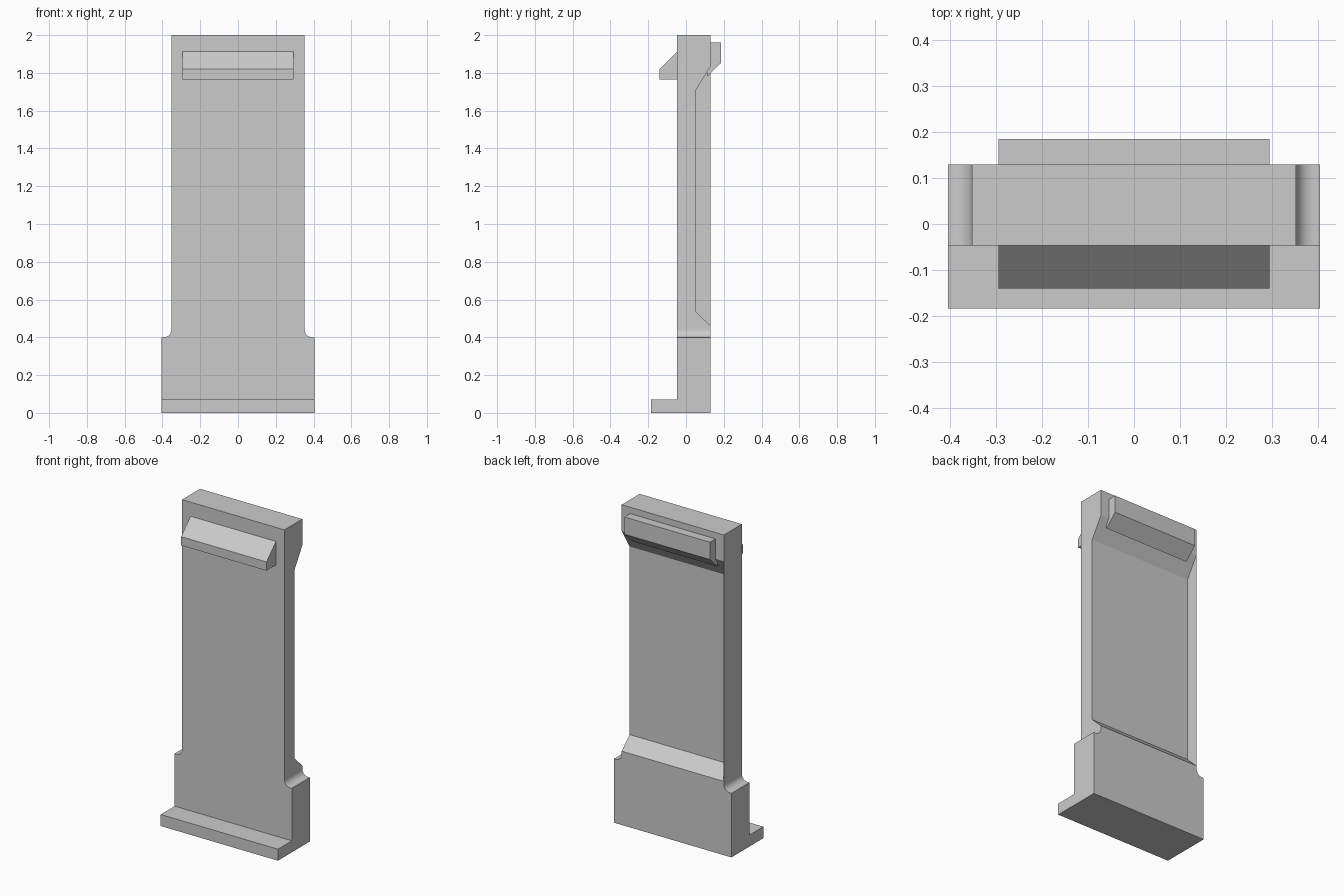
import bpy, bmesh, math
from mathutils import Vector

cube = bpy.data.objects.get("Cube")
if cube:
    bpy.data.objects.remove(cube, do_unlink=True)

grey = bpy.data.materials.new("plain grey")
grey.use_nodes = True
colour = (0.6, 0.6, 0.6, 1)
grey.diffuse_color = colour
grey.node_tree.nodes["Principled BSDF"].inputs["Base Color"].default_value = colour


def prism(name, outline, axis, start, end):
    """Extrude an outline along x (points are y, z) or along y (points are x, z)."""
    bm = bmesh.new()
    if axis == "x":
        verts = [bm.verts.new((start, a, b)) for a, b in outline]
        move = Vector((end - start, 0, 0))
    else:
        verts = [bm.verts.new((a, start, b)) for a, b in outline]
        move = Vector((0, end - start, 0))
    face = bm.faces.new(verts)
    side = bmesh.ops.extrude_face_region(bm, geom=[face])
    moved = [g for g in side["geom"] if isinstance(g, bmesh.types.BMVert)]
    bmesh.ops.translate(bm, verts=moved, vec=move)
    bmesh.ops.recalc_face_normals(bm, faces=bm.faces)
    mesh = bpy.data.meshes.new(name)
    bm.to_mesh(mesh)
    bm.free()
    mesh.materials.append(grey)
    obj = bpy.data.objects.new(name, mesh)
    bpy.context.collection.objects.link(obj)
    return obj


FRONT, BACK = -0.047, 0.13
BASE, SHAFT, HOOK = 0.405, 0.353, 0.295
SHOULDER, RADIUS = 0.40, 0.04

# Body: wide base, concave fillets at the shoulders, narrower shaft
half = [(BASE, 0), (BASE, SHOULDER)]
steps = 10
for i in range(steps + 1):
    a = -math.pi / 2 - math.pi / 2 * i / steps
    half.append((SHAFT + RADIUS + RADIUS * math.cos(a),
                 SHOULDER + RADIUS + RADIUS * math.sin(a)))
half.append((SHAFT, 2))
body = prism("body", half + [(-x, z) for x, z in reversed(half)], "y", FRONT, BACK)

# Back recess, open on the +x side and closed by a thin skin on the other
slope_low, slope_high = 0.074 / 0.077, 0.125 / 0.077
out = 0.1
recess = prism("recess_cutter", [
    (0.053, 0.535), (0.053, 1.71),
    (BACK + out, 1.71 + slope_high * (0.077 + out)),
    (BACK + out, 0.535 - slope_low * (0.077 + out)),
], "x", -SHAFT + 0.002, 0.6)
recess.hide_render = True
cut = body.modifiers.new("recess", "BOOLEAN")
cut.operation = "DIFFERENCE"
cut.solver = "EXACT"
cut.object = recess
bpy.context.view_layer.objects.active = body
body.select_set(True)
bpy.ops.object.modifier_apply(modifier=cut.name)
bpy.data.objects.remove(recess, do_unlink=True)
bpy.ops.object.shade_smooth_by_angle(angle=math.radians(30))

# Foot lip along the bottom of the front
prism("foot_lip", [(FRONT, 0), (-0.184, 0), (-0.184, 0.072), (FRONT, 0.072)],
      "x", -BASE, BASE)

# Front hook with a sloped top
prism("front_hook", [(FRONT, 1.765), (-0.14, 1.765), (-0.14, 1.82), (FRONT, 1.912)],
      "x", -HOOK, HOOK)

# Back hook with a sloped underside reaching into the recess
prism("back_hook", [(0.11, 1.96), (0.185, 1.96), (0.185, 1.852), (0.11, 1.78)],
      "x", -HOOK, HOOK)
